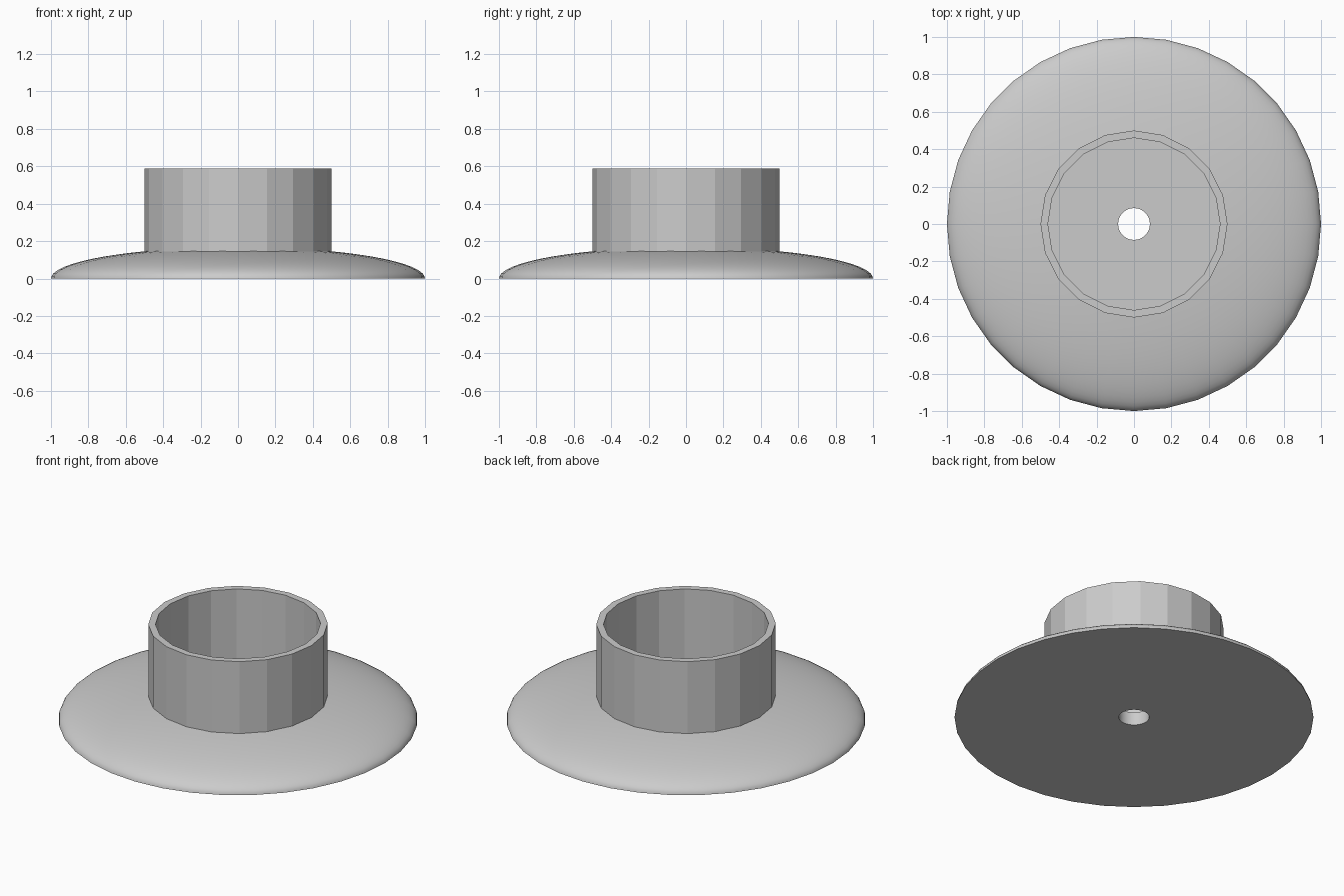
import bpy, bmesh, math

cube = bpy.data.objects.get("Cube")
if cube:
    bpy.data.objects.remove(cube, do_unlink=True)

# Plain grey for the whole fitting
grey = bpy.data.materials.new("light_grey")
grey.use_nodes = True
colour = (0.6, 0.6, 0.6, 1)
grey.diffuse_color = colour
grey.node_tree.nodes["Principled BSDF"].inputs["Base Color"].default_value = colour


def lathe(name, profile, sides, smooth_angle=None):
    """Turn a closed (radius, height) profile about the z axis."""
    bm = bmesh.new()
    rings = []
    for i in range(sides):
        a = 2 * math.pi * i / sides
        rings.append([bm.verts.new((r * math.cos(a), r * math.sin(a), z)) for r, z in profile])
    n = len(profile)
    for i in range(sides):
        here, there = rings[i], rings[(i + 1) % sides]
        for j in range(n):
            k = (j + 1) % n
            bm.faces.new((here[j], there[j], there[k], here[k]))
    bmesh.ops.recalc_face_normals(bm, faces=bm.faces)
    mesh = bpy.data.meshes.new(name)
    bm.to_mesh(mesh)
    bm.free()
    mesh.materials.append(grey)
    obj = bpy.data.objects.new(name, mesh)
    bpy.context.collection.objects.link(obj)
    if smooth_angle:
        bpy.ops.object.select_all(action='DESELECT')
        obj.select_set(True)
        bpy.context.view_layer.objects.active = obj
        bpy.ops.object.shade_smooth_by_angle(angle=math.radians(smooth_angle))
    return obj


# Domed flange with a flat underside, a recessed floor and a centre hole
DOME_HEIGHT, HOLE, FLOOR, SEAT = 0.168, 0.085, 0.08, 0.475
STEPS = 14
end = math.acos(SEAT)
dome = [(math.cos(end * i / STEPS), DOME_HEIGHT * math.sin(end * i / STEPS))
        for i in range(STEPS + 1)]
lathe("domed_flange", [(HOLE, 0)] + dome + [(SEAT, FLOOR), (HOLE, FLOOR)], 36, 35)

# Faceted open collar seated in the flange
lathe("collar", [(0.46, FLOOR - 0.02), (0.5, FLOOR - 0.02), (0.5, 0.588), (0.46, 0.588)], 20)
